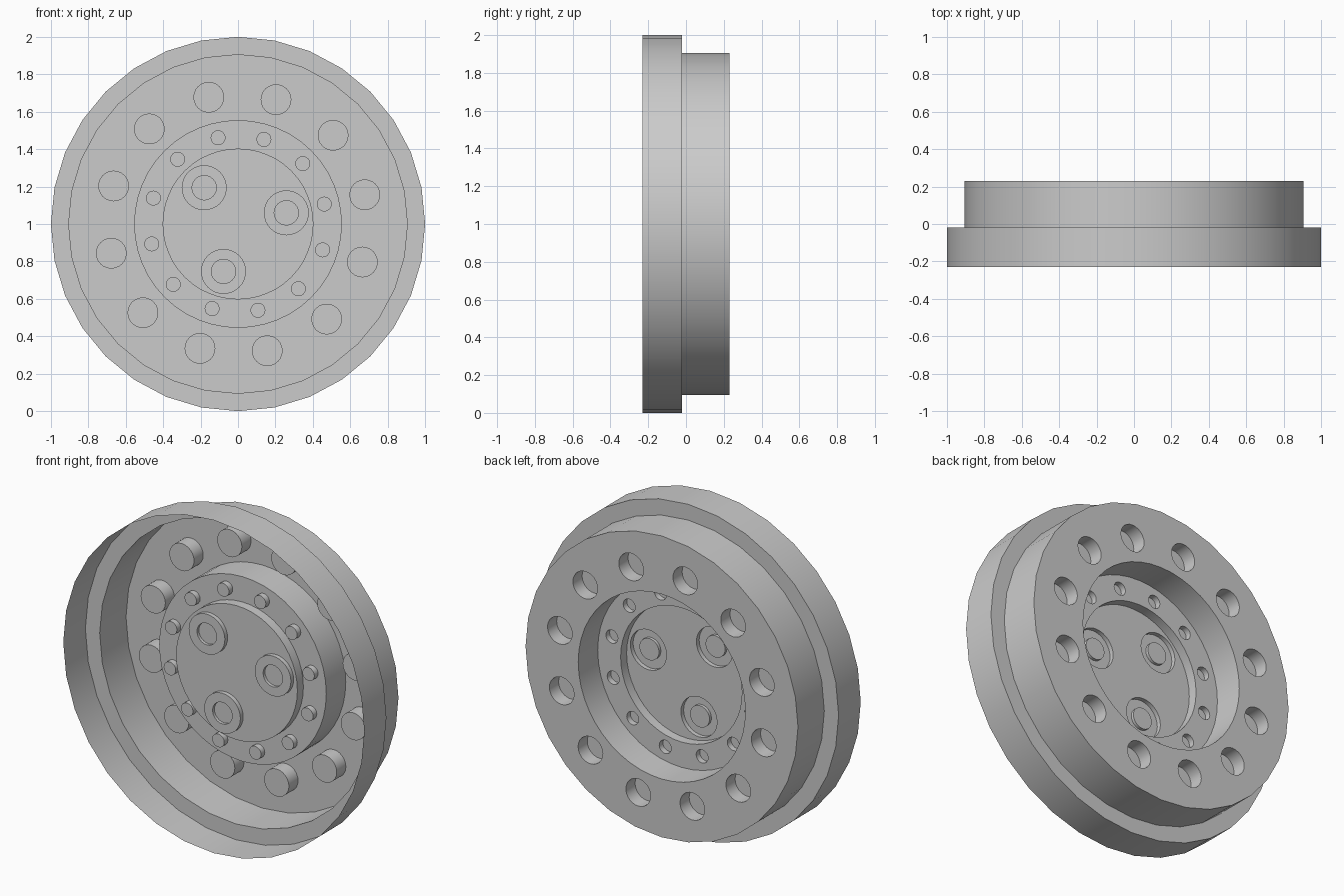
import bpy, bmesh, math
from mathutils import Vector

cube = bpy.data.objects.get("Cube")
if cube:
    bpy.data.objects.remove(cube, do_unlink=True)

# Single plain metal colour
GREY = (0.6, 0.6, 0.6, 1.0)
metal = bpy.data.materials.new("grey_metal")
metal.use_nodes = True
metal.diffuse_color = GREY
metal.node_tree.nodes["Principled BSDF"].inputs["Base Color"].default_value = GREY

# Depths of the pressed sheet, front to back
FRONT, STEP, DISC, RING, BACK = -0.23, -0.02, -0.012, 0.045, 0.23
BOSS, SEAT = -0.038, -0.02
PHASE = math.radians(13)
AXIS = (0, 1)


def around(count, radius):
    """Centres evenly spaced about the wheel axis."""
    turns = [PHASE + math.tau * i / count for i in range(count)]
    return [(radius * math.cos(t), 1 + radius * math.sin(t)) for t in turns]


def loop(bm, centre, radius, y, sides):
    """Closed circle of edges facing the front."""
    verts = []
    for i in range(sides):
        t = math.tau * i / sides
        verts.append(bm.verts.new((centre[0] + radius * math.cos(t), y,
                                   centre[1] + radius * math.sin(t))))
    edges = [bm.edges.new((verts[i - 1], verts[i])) for i in range(sides)]
    return verts, edges


def plate(bm, y, circles):
    """Flat sheet inside the first circle, with the others cut out."""
    edges = []
    for centre, radius, sides in circles:
        edges += loop(bm, centre, radius, y, sides)[1]
    bmesh.ops.triangle_fill(bm, use_beauty=True, use_dissolve=False,
                            edges=edges, normal=Vector((0, -1, 0)))


def wall(bm, circle, y0, y1):
    """Open tube between two depths."""
    centre, radius, sides = circle
    a = loop(bm, centre, radius, y0, sides)[0]
    b = loop(bm, centre, radius, y1, sides)[0]
    for i in range(sides):
        bm.faces.new((a[i - 1], b[i - 1], b[i], a[i]))


def part(name, plates=(), walls=()):
    bm = bmesh.new()
    for y, circles in plates:
        plate(bm, y, circles)
    for args in walls:
        wall(bm, *args)
    bmesh.ops.remove_doubles(bm, verts=bm.verts, dist=0.0005)
    mesh = bpy.data.meshes.new(name)
    bm.to_mesh(mesh)
    bm.free()
    mesh.materials.append(metal)
    obj = bpy.data.objects.new(name, mesh)
    bpy.context.collection.objects.link(obj)
    bpy.ops.object.select_all(action="DESELECT")
    obj.select_set(True)
    bpy.context.view_layer.objects.active = obj
    bpy.ops.object.shade_smooth_by_angle(angle=math.radians(35))


# Main circles
rim = (AXIS, 1.0, 32)
drum = (AXIS, 0.905, 32)
hub = (AXIS, 0.555, 48)
disc = (AXIS, 0.403, 48)
centre_cap = (AXIS, 0.127, 32)
pockets = [(c, 0.082, 24) for c in around(12, 0.695)]
studs = [(c, 0.04, 16) for c in around(12, 0.473)]
bosses = [(c, 0.12, 32) for c in around(3, 0.265)]
seats = [(c, 0.065, 24) for c in around(3, 0.265)]

# Outer rim, step and drum
part("outer_rim", [(STEP, [rim, drum])], [(rim, FRONT, STEP)])
part("drum_wall", walls=[(drum, STEP, BACK)])

# Back face with round pockets pushed forward
part("back_face", [(BACK, [drum, hub] + pockets)])
part("face_pockets", [(BACK - 0.087, [p]) for p in pockets],
     [(p, BACK - 0.087, BACK) for p in pockets])

# Raised hub with a ring of studs
part("hub_wall", walls=[(hub, RING, BACK)])
part("hub_ring", [(RING, [hub, disc] + studs)])
part("hub_studs", [(RING - 0.035, [s]) for s in studs],
     [(s, RING - 0.035, RING) for s in studs])

# Central disc with three bosses
part("centre_disc", [(DISC, [disc, centre_cap] + bosses)], [(disc, DISC, RING)])
part("centre_cap", [(DISC, [centre_cap])])
part("disc_bosses", [(BOSS, [b, s]) for b, s in zip(bosses, seats)],
     [(b, BOSS, DISC) for b in bosses])
part("boss_seats", [(SEAT, [s]) for s in seats], [(s, BOSS, SEAT) for s in seats])
